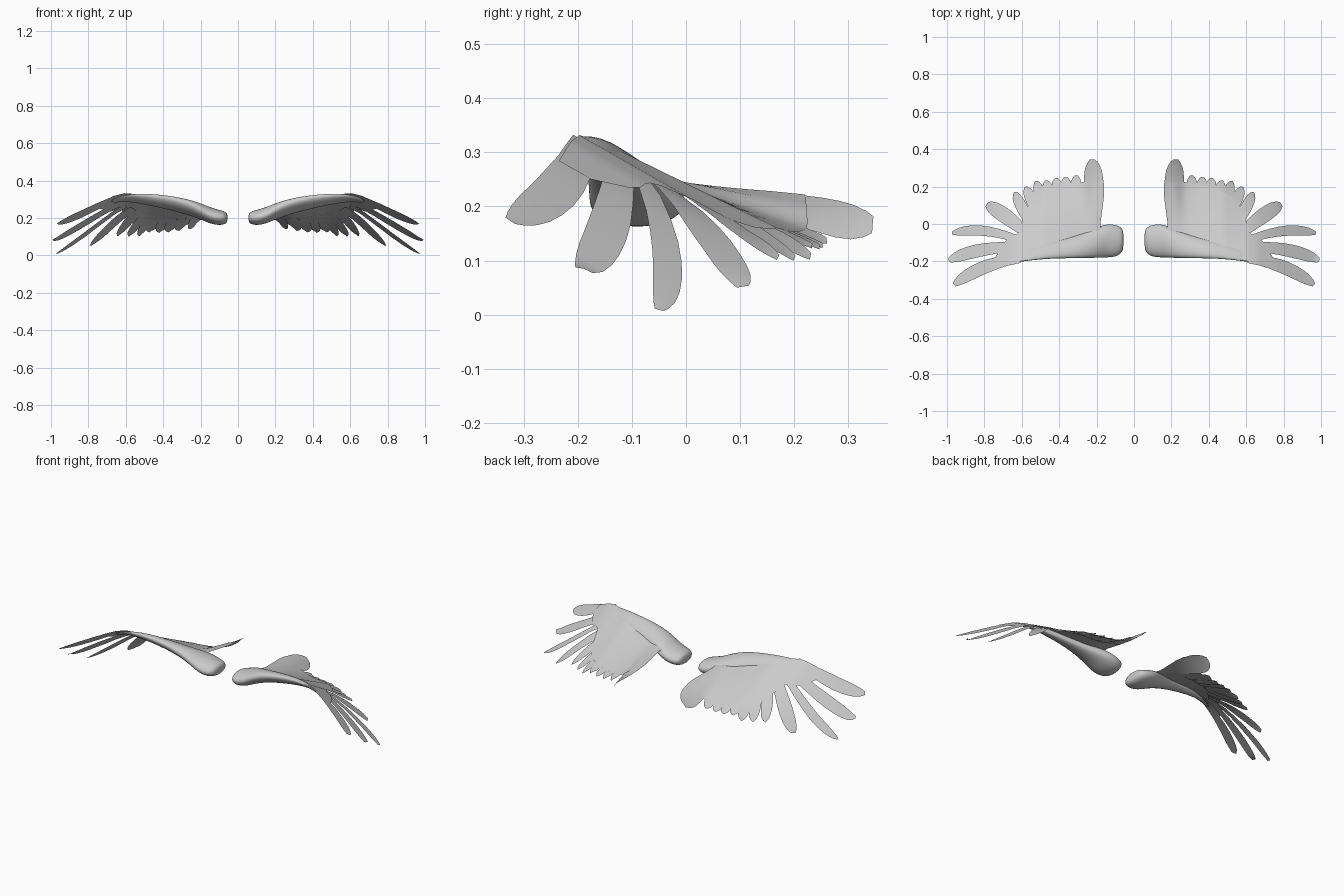
import bpy, bmesh, math
from mathutils import Vector

cube = bpy.data.objects.get("Cube")
if cube:
    bpy.data.objects.remove(cube, do_unlink=True)

mat = bpy.data.materials.new("feather grey")
mat.use_nodes = True
mat.diffuse_color = (0.6, 0.6, 0.6, 1)
bsdf = mat.node_tree.nodes["Principled BSDF"]
bsdf.inputs["Base Color"].default_value = (0.6, 0.6, 0.6, 1)
bsdf.inputs["Roughness"].default_value = 0.8


def interp(table, x):
    """Linear lookup; each row is (x, value)."""
    if x <= table[0][0]:
        return table[0][1]
    for (x0, v0), (x1, v1) in zip(table, table[1:]):
        if x <= x1:
            return v0 + (v1 - v0) * (x - x0) / (x1 - x0)
    return table[-1][1]


# Arched wing surface: ridge height and backward slope along the span
RIDGE = [(.055, .23), (.17, .265), (.25, .29), (.33, .31), (.48, .331), (.6, .322),
         (.66, .3), (.75, .247), (.86, .17), (.98, .082)]
SLOPE = [(.16, .1), (.22, .2), (.27, .33), (.33, .4), (.48, .49), (.58, .57), (1, .56)]


def surface(x, y):
    return interp(RIDGE, x) - interp(SLOPE, x) * (y + .18)


def finish(name, bm, upward):
    """Make a mirrored, smooth object from a bmesh."""
    bm.normal_update()
    if upward:
        bmesh.ops.reverse_faces(bm, faces=[f for f in bm.faces if f.normal.z < 0])
    else:
        bmesh.ops.recalc_face_normals(bm, faces=bm.faces)
    me = bpy.data.meshes.new(name)
    bm.to_mesh(me)
    bm.free()
    me.materials.append(mat)
    me.polygons.foreach_set("use_smooth", [True] * len(me.polygons))
    ob = bpy.data.objects.new(name, me)
    bpy.context.collection.objects.link(ob)
    m = ob.modifiers.new("Mirror", "MIRROR")
    m.use_mirror_merge = False
    return ob


def skin(bm, rows, closed=False):
    """Bridge rows of points with quads."""
    rows = [[bm.verts.new(p) for p in r] for r in rows]
    n = len(rows[0])
    for a, b in zip(rows, rows[1:]):
        for i in range(n if closed else n - 1):
            j = (i + 1) % n
            bm.faces.new((a[i], a[j], b[j], b[i]))
    return rows


# Wing arm: (x, centre y, centre z, half depth, half height)
ARM = [(.055, -.085, .2, .05, .022), (.072, -.088, .2, .078, .037), (.11, -.09, .203, .092, .044),
       (.16, -.09, .217, .092, .046), (.22, -.105, .244, .08, .043), (.33, -.125, .275, .06, .034),
       (.48, -.145, .3, .042, .025), (.6, -.172, .31, .03, .011), (.68, -.195, .288, .018, .003)]
bm = bmesh.new()
rows = []
for x, yc, zc, ry, rz in ARM:
    k = interp(SLOPE, x) if x > .17 else 0
    ring = []
    for i in range(12):
        a = math.tau * i / 12
        dy = ry * math.cos(a)
        ring.append((x, yc + dy, zc + rz * math.sin(a) - k * dy))
    rows.append(ring)
rings = skin(bm, rows, closed=True)
bm.faces.new(rings[0])
bm.faces.new(rings[-1])
arm = finish("wing_arm", bm, False)
sub = arm.modifiers.new("Subdivision", "SUBSURF")
sub.levels = sub.render_levels = 2

# Covert sheet: front and back edges along the span
FRONT = [(.16, -.09), (.33, -.135), (.48, -.165), (.6, -.197), (.74, -.235)]
BACK = [(.16, .22), (.27, .225), (.335, .21), (.39, .2), (.44, .185), (.49, .165),
        (.55, .12), (.58, .07), (.625, -.06), (.69, -.09), (.74, -.175)]
bm = bmesh.new()
rows = []
for i in range(30):
    x = .16 + .58 * i / 29
    y0, y1 = interp(FRONT, x), interp(BACK, x)
    row = []
    for j in range(11):
        y = y0 + (y1 - y0) * j / 10
        px = x + max(0, .2 - x) * .5 * max(0, 1 - abs(y) / .15)   # waisted inner edge
        row.append((px, y, surface(px, y)))
    rows.append(row)
skin(bm, rows)
finish("wing_coverts", bm, True)


def feather(name, base, mid, tip, width, drop, tip_w=.3):
    """Rounded blade following a quadratic curve, laid under the coverts."""
    b, t = Vector(base), Vector(tip)
    c = 2 * Vector(mid) - (b + t) / 2
    n = 9
    rows = []
    for i in range(n + 1):
        s = 1 - (1 - i / n) ** 1.4
        p = b * (1 - s) ** 2 + c * 2 * s * (1 - s) + t * s * s
        d = ((c - b) * (1 - s) + (t - c) * s).normalized()
        side = Vector((-d.y, d.x))
        w = interp([(0, .65), (.5, 1), (.75, .95), (.92, .68), (1, tip_w)], s) * width / 2
        row = []
        for u in (-1, 0, 1):
            q = p + side * w * u
            row.append((q.x, q.y, surface(q.x, q.y) - drop + .004 * u * s))
        rows.append(row)
    bm = bmesh.new()
    skin(bm, rows)
    finish(name, bm, True)


# Long outer feathers: base, middle, tip, width
PRIMARY = [((.61, -.185), (.8, -.231), (.962, -.325), .072),
           ((.6, -.12), (.82, -.14), (.99, -.195), .07),
           ((.6, -.09), (.8, -.037), (.972, -.05), .055),
           ((.56, -.06), (.685, .04), (.788, .105), .082)]
for i, (b, m, t, w) in enumerate(PRIMARY):
    feather(f"primary_feather_{i + 1}", b, m, t, w, .003 + .0015 * i)

# Short trailing feathers: tip, base
SECONDARY = [((.638, .17), (.53, -.03)), ((.578, .2), (.49, .02)), ((.522, .23), (.455, .04)),
             ((.468, .233), (.425, .06)), ((.415, .247), (.385, .07)),
             ((.364, .252), (.345, .08)), ((.308, .26), (.295, .08))]
for i, (t, b) in enumerate(SECONDARY):
    mid = ((t[0] + b[0]) / 2 + .006, (t[1] + b[1]) / 2)
    feather(f"secondary_feather_{i + 1}", b, mid, t, .062, .003 + .0012 * (i % 3), .2)

# Broad innermost feather
feather("inner_feather", (.215, .08), (.214, .2), (.224, .345), .105, .003, .25)
